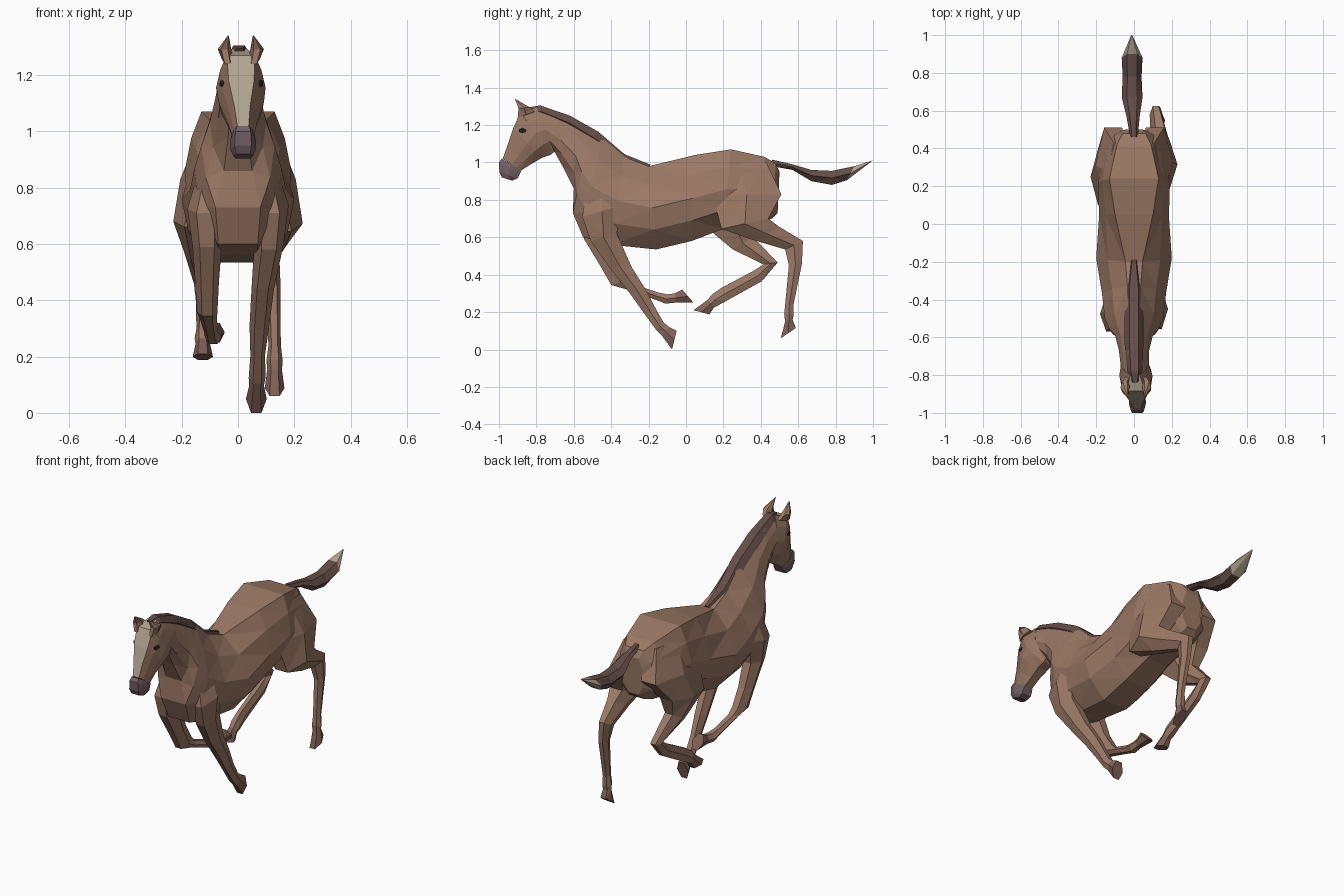
import bpy, bmesh


def material(name, rgb):
    m = bpy.data.materials.new(name)
    m.diffuse_color = (*rgb, 1)
    return m


COAT = material("coat", (0.33, 0.19, 0.13))
MANE = material("mane", (0.13, 0.075, 0.065))
MUZZLE = material("muzzle", (0.17, 0.115, 0.13))
PALE = material("pale", (0.44, 0.37, 0.28))
HOOF = material("hoof", (0.22, 0.12, 0.095))
DARK = material("dark", (0.03, 0.02, 0.02))


def body_ring(r):
    """Ten-sided ring between a top and a bottom point: y, z, y, z, x, three half widths."""
    ay, az, by, bz, cx, wt, wm, wb = r
    half = [(wt, 0), (.4 * wt + .6 * wm, .22), (wm, .5), (.88 * wm, .76), (wb, 1)]
    return ring(ay, az, by, bz, cx, half)


def limb_ring(r):
    """Six-sided ring between a front and a back point: y, z, y, z, x, half width."""
    ay, az, by, bz, cx, w = r
    return ring(ay, az, by, bz, cx, [(.5 * w, 0), (w, .5), (.5 * w, 1)])


def ring(ay, az, by, bz, cx, half):
    pts = half + [(-w, t) for w, t in reversed(half)]
    return [(cx + w, ay + (by - ay) * t, az + (bz - az) * t) for w, t in pts]


def loft(name, rings, mat, mat2=None, top=False, tip=0):
    """Skin rings; mat2 paints the top strip or the last few segments."""
    bm = bmesh.new()
    vs = [[bm.verts.new(p) for p in r] for r in rings]
    n = len(vs[0])
    for i in range(len(vs) - 1):
        for j in range(n):
            k = (j + 1) % n
            f = bm.faces.new((vs[i][j], vs[i][k], vs[i + 1][k], vs[i + 1][j]))
            if (top and j == n - 1) or i >= len(vs) - 1 - tip:
                f.material_index = 1
    bm.faces.new(vs[0])
    end = bm.faces.new(vs[-1])
    end.material_index = 1 if tip else 0
    bmesh.ops.recalc_face_normals(bm, faces=bm.faces)
    bmesh.ops.triangulate(bm, faces=bm.faces)
    me = bpy.data.meshes.new(name)
    bm.to_mesh(me)
    bm.free()
    me.materials.append(mat)
    if mat2:
        me.materials.append(mat2)
    ob = bpy.data.objects.new(name, me)
    bpy.context.collection.objects.link(ob)
    return ob


# Trunk and neck, rump to poll
trunk = [
    (.50, .95, .49, .73, 0, .04, .07, .03),
    (.48, .995, .46, .70, 0, .06, .12, .05),
    (.42, 1.03, .40, .68, 0, .09, .16, .06),
    (.24, 1.07, .20, .645, 0, .13, .19, .07),
    (.05, 1.04, .03, .58, 0, .10, .185, .08),
    (-.20, .98, -.16, .535, 0, .045, .20, .08),
    (-.33, 1.03, -.40, .56, 0, .035, .17, .07),
    (-.45, 1.135, -.55, .60, 0, .03, .155, .07),
    (-.51, 1.17, -.605, .73, 0, .03, .13, .08),
    (-.58, 1.21, -.60, .86, 0, .03, .10, .05),
    (-.68, 1.26, -.66, .98, 0, .03, .08, .035),
    (-.80, 1.29, -.705, 1.06, .005, .025, .075, .035),
]
loft("body_and_neck", [body_ring(r) for r in trunk], COAT)

# Head with a pale blaze, and the muzzle
head = [
    (-.80, 1.295, -.70, 1.06, .005, .025, .075, .035),
    (-.885, 1.27, -.725, 1.04, .01, .05, .088, .03),
    (-.925, 1.18, -.77, 1.025, .012, .045, .08, .03),
    (-.955, 1.09, -.83, .99, .015, .028, .055, .025),
    (-.98, 1.02, -.885, .955, .018, .02, .04, .025),
]
loft("head", [body_ring(r) for r in head], COAT, PALE, top=True)
muzzle = [
    (-.985, 1.02, -.88, .955, .018, .022, .041, .027),
    (-1.0, 1.0, -.89, .935, .018, .027, .046, .03),
    (-.998, .95, -.90, .915, .018, .03, .044, .03),
    (-.985, .92, -.93, .903, .018, .025, .034, .025),
]
loft("muzzle", [body_ring(r) for r in muzzle], MUZZLE)

# Ears and eyes
for side, s in (("left", -1), ("right", 1)):
    ear = [
        (-.90, 1.24, -.81, 1.27, .01 + s * .047, .02),
        (-.895, 1.29, -.835, 1.295, .01 + s * .058, .024),
        (-.915, 1.34, -.905, 1.335, .01 + s * .045, .003),
    ]
    loft(f"{side}_ear", [limb_ring(r) for r in ear], COAT)
    bpy.ops.mesh.primitive_ico_sphere_add(subdivisions=1, radius=1,
                                          location=(.012 + s * .066, -.872, 1.17))
    eye = bpy.context.object
    eye.name = f"{side}_eye"
    eye.scale = (.014, .024, .014)
    eye.data.materials.append(DARK)

# Mane along the crest
mane = [
    (-.84, 1.295, -.82, 1.26, .006, .022),
    (-.78, 1.305, -.77, 1.24, .004, .04),
    (-.62, 1.25, -.64, 1.18, 0, .05),
    (-.47, 1.165, -.50, 1.09, 0, .05),
    (-.33, 1.045, -.37, .98, 0, .045),
    (-.19, .988, -.21, .95, 0, .02),
]
loft("mane", [limb_ring(r) for r in mane], MANE)

# Tail with a pale tip
tail = [
    (.46, 1.015, .46, .98, 0, .02),
    (.57, .99, .57, .96, -.005, .035),
    (.67, .96, .67, .90, -.01, .055),
    (.78, .955, .78, .88, -.01, .05),
    (.90, .98, .86, .905, -.01, .055),
    (1.0, 1.012, .995, 1.008, -.012, .004),
]
loft("tail", [limb_ring(r) for r in tail], MANE, PALE, tip=1)

# Four legs, each in its own stride pose
right_front = [
    (-.53, .86, -.36, .86, .09, .05),
    (-.555, .71, -.345, .77, .115, .065),
    (-.51, .58, -.37, .62, .11, .052),
    (-.41, .44, -.29, .44, .088, .04),
    (-.30, .30, -.215, .32, .076, .035),
    (-.225, .195, -.16, .215, .07, .026),
    (-.16, .105, -.12, .145, .068, .03),
    (-.13, .075, -.09, .12, .066, .026),
    (-.075, 0, -.05, .10, .065, .037),
]
left_front = [
    (-.53, .86, -.36, .86, -.09, .05),
    (-.57, .71, -.38, .74, -.115, .065),
    (-.545, .59, -.41, .60, -.11, .052),
    (-.46, .45, -.36, .47, -.11, .042),
    (-.40, .345, -.30, .375, -.11, .037),
    (-.32, .322, -.27, .345, -.105, .03),
    (-.16, .265, -.15, .305, -.095, .025),
    (-.11, .245, -.10, .295, -.088, .03),
    (-.06, .25, -.06, .30, -.085, .026),
    (.04, .25, -.02, .32, -.083, .036),
]
right_hind = [
    (.13, 1.02, .43, 1.0, .08, .055),
    (.14, .83, .51, .83, .11, .095),
    (.19, .645, .44, .70, .15, .08),
    (.36, .585, .50, .655, .14, .05),
    (.53, .535, .625, .58, .115, .032),
    (.55, .45, .62, .46, .125, .026),
    (.53, .24, .575, .24, .13, .022),
    (.525, .19, .575, .18, .13, .029),
    (.53, .15, .57, .16, .13, .026),
    (.507, .06, .587, .115, .13, .035),
]
left_hind = [
    (.12, 1.01, .43, 1.0, -.08, .055),
    (.11, .83, .51, .83, -.11, .095),
    (.10, .66, .40, .70, -.15, .08),
    (.25, .535, .36, .60, -.14, .05),
    (.415, .455, .49, .465, -.125, .032),
    (.36, .42, .405, .365, -.122, .027),
    (.19, .33, .225, .265, -.125, .023),
    (.14, .295, .17, .235, -.125, .029),
    (.115, .265, .15, .225, -.125, .026),
    (.04, .21, .125, .188, -.125, .036),
]
for name, rows in (("right_front_leg", right_front), ("left_front_leg", left_front),
                   ("right_hind_leg", right_hind), ("left_hind_leg", left_hind)):
    loft(name, [limb_ring(r) for r in rows], COAT, HOOF, tip=1)
